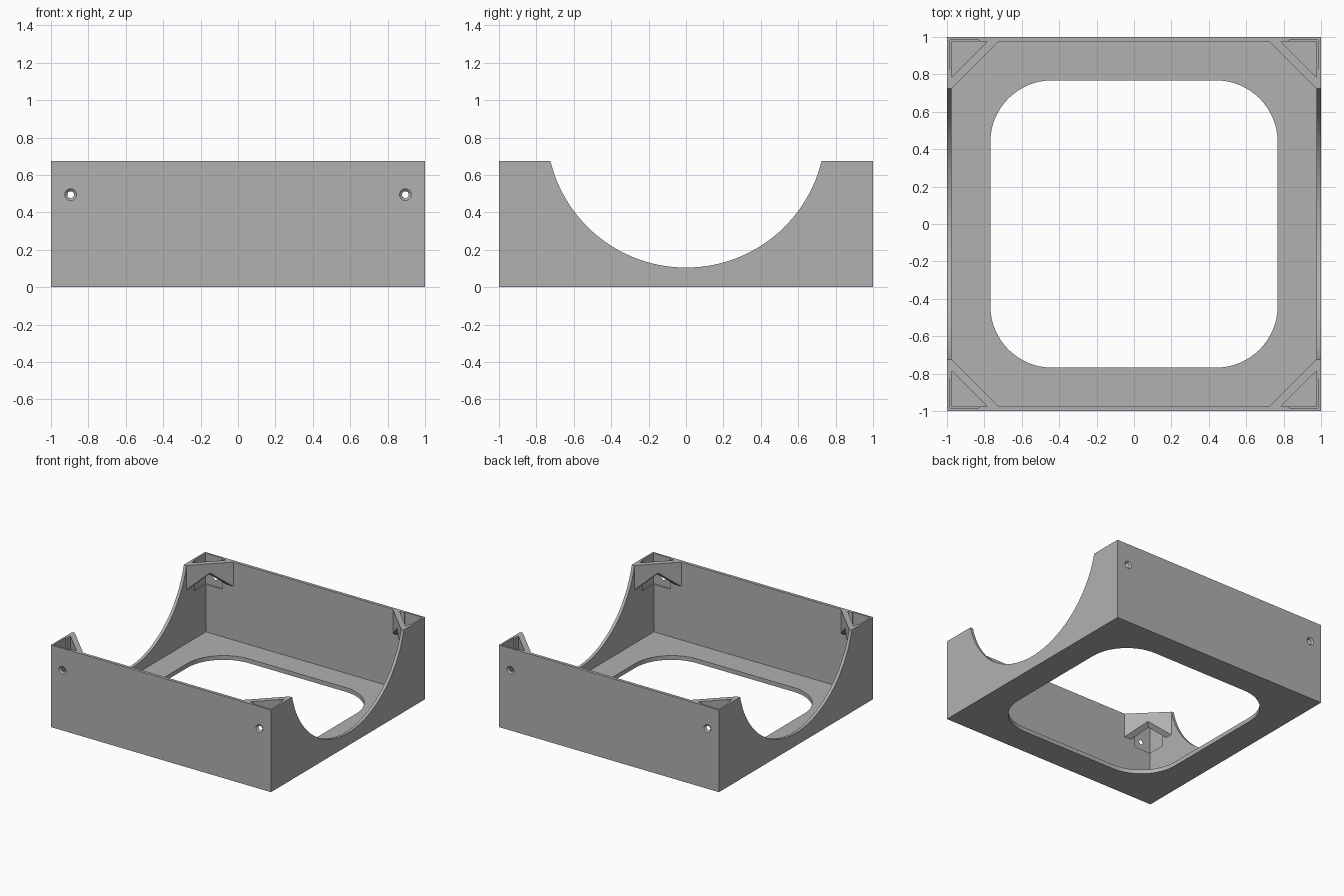
import bpy, bmesh, math
from mathutils import Matrix

if "Cube" in bpy.data.objects:
    bpy.data.objects.remove(bpy.data.objects["Cube"])

H = 0.675        # overall height
WALL = 0.975     # inner face of the walls
FLOOR = 0.035    # floor thickness

grey = bpy.data.materials.new("plain grey")
grey.diffuse_color = (0.44, 0.44, 0.44, 1)
grey.use_nodes = True
grey.node_tree.nodes["Principled BSDF"].inputs["Base Color"].default_value = grey.diffuse_color


def add_object(name, bm):
    bmesh.ops.recalc_face_normals(bm, faces=bm.faces)
    mesh = bpy.data.meshes.new(name)
    bm.to_mesh(mesh)
    bm.free()
    mesh.materials.append(grey)
    ob = bpy.data.objects.new(name, mesh)
    bpy.context.collection.objects.link(ob)
    return ob


def box(name, lo, hi):
    bm = bmesh.new()
    bmesh.ops.create_cube(bm, size=1)
    for v in bm.verts:
        v.co = [l if c < 0 else h for c, l, h in zip(v.co, lo, hi)]
    return add_object(name, bm)


def cone(name, r1, r2, depth, segments, matrix):
    bm = bmesh.new()
    bmesh.ops.create_cone(bm, cap_ends=True, segments=segments, radius1=r1,
                          radius2=r2, depth=depth, matrix=matrix)
    return add_object(name, bm)


def cut(ob, cutter):
    mod = ob.modifiers.new("cut", "BOOLEAN")
    mod.operation = "DIFFERENCE"
    mod.solver = "EXACT"
    mod.object = cutter
    bpy.context.view_layer.objects.active = ob
    bpy.ops.object.modifier_apply(modifier=mod.name)
    bpy.data.objects.remove(cutter)


# Open tray
tray = box("tray", (-1, -1, 0), (1, 1, H))
cut(tray, box("cavity_cutter", (-WALL, -WALL, FLOOR), (WALL, WALL, 1)))

# Round scoop through both side walls
cut(tray, cone("scoop_cutter", 0.746, 0.746, 3, 128,
               Matrix.Translation((0, 0, 0.851)) @ Matrix.Rotation(math.pi / 2, 4, "Y")))

# Rounded square opening in the floor
half, rad, steps = 0.768, 0.33, 16
bm = bmesh.new()
ring = []
for q, (sx, sy) in enumerate([(1, 1), (-1, 1), (-1, -1), (1, -1)]):
    for i in range(steps + 1):
        a = math.pi / 2 * (q + i / steps)
        ring.append(bm.verts.new((sx * (half - rad) + rad * math.cos(a),
                                  sy * (half - rad) + rad * math.sin(a), -0.1)))
base = bm.faces.new(ring)
top = bmesh.ops.extrude_face_region(bm, geom=[base])["geom"]
bmesh.ops.translate(bm, vec=(0, 0, 0.17),
                    verts=[g for g in top if isinstance(g, bmesh.types.BMVert)])
cut(tray, add_object("opening_cutter", bm))

for sx in (-1, 1):
    for sy in (-1, 1):
        # Shallow corner recess in the two meeting walls
        xs, ys = sorted((sx * 0.83, sx * 0.985)), sorted((sy * 0.83, sy * 0.985))
        cut(tray, box("recess_cutter", (xs[0], ys[0], 0.425), (xs[1], ys[1], 0.8)))

        # Countersunk screw hole in the front and back walls
        turn = Matrix.Rotation(-sy * math.pi / 2, 4, "X")
        x, z = sx * 0.895, 0.495
        cut(tray, cone("screw_cutter", 0.018, 0.018, 0.2, 24,
                       Matrix.Translation((x, sy, z)) @ turn))
        cut(tray, cone("countersink_cutter", 0.018, 0.034, 0.014, 24,
                       Matrix.Translation((x, sy * 0.995, z)) @ turn))

        # Diagonal corner brace, its underside rising at 45 degrees from each wall
        bm = bmesh.new()
        rows = []
        for end in (0.725, 0.785):
            mid = (end + WALL) / 2
            for px, py in ((end, WALL), (mid, mid), (WALL, end)):
                low = 0.475 + min(WALL - px, WALL - py)
                rows.append([bm.verts.new((sx * px, sy * py, h)) for h in (low, H)])
        a, b = rows[:3], rows[3:]
        for i in (0, 1):
            bm.faces.new((a[i][0], a[i + 1][0], a[i + 1][1], a[i][1]))
            bm.faces.new((b[i][0], b[i + 1][0], b[i + 1][1], b[i][1]))
            for k in (0, 1):
                bm.faces.new((a[i][k], a[i + 1][k], b[i + 1][k], b[i][k]))
        for i in (0, 2):
            bm.faces.new((a[i][0], a[i][1], b[i][1], b[i][0]))
        add_object("%s_%s_brace" % ("front" if sy < 0 else "back",
                                    "left" if sx < 0 else "right"), bm)

# Smooth the curved cuts, keep the edges crisp
bpy.ops.object.select_all(action="DESELECT")
tray.select_set(True)
bpy.context.view_layer.objects.active = tray
bpy.ops.object.shade_smooth_by_angle(angle=math.radians(25))
